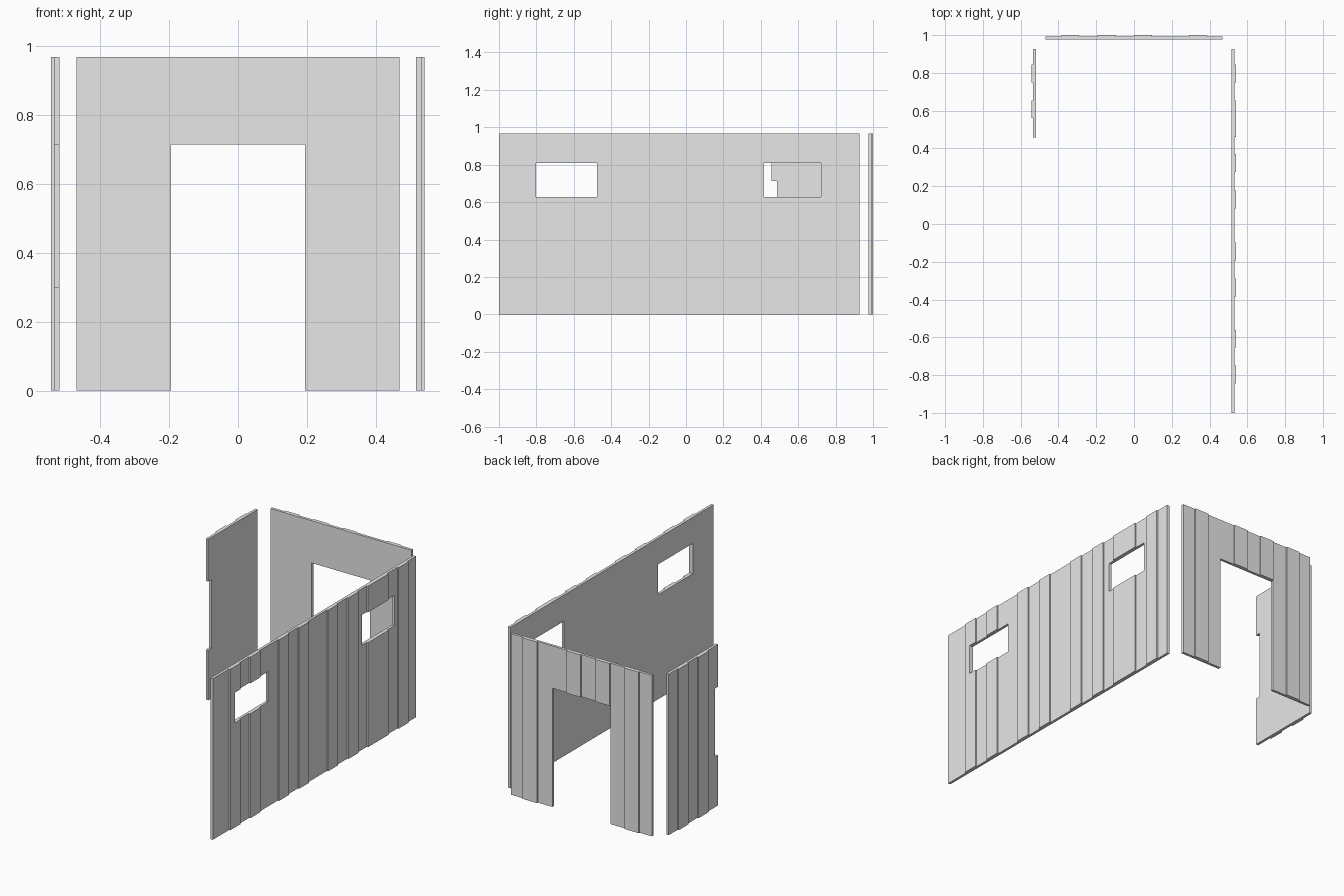
import bpy
import bmesh
from mathutils import Matrix, Vector

cube = bpy.data.objects.get("Cube")
if cube:
    bpy.data.objects.remove(cube, do_unlink=True)

HEIGHT = 0.967
BASE = 0.016    # thickness of the recessed boards
RAISED = 0.024  # thickness of the proud boards

grey = bpy.data.materials.new("plain grey")
grey.use_nodes = True
grey.diffuse_color = (0.8, 0.8, 0.8, 1)
grey.node_tree.nodes["Principled BSDF"].inputs["Base Color"].default_value = (0.8, 0.8, 0.8, 1)


def finish(name, bm):
    bmesh.ops.recalc_face_normals(bm, faces=bm.faces)
    mesh = bpy.data.meshes.new(name)
    bm.to_mesh(mesh)
    bm.free()
    mesh.materials.append(grey)
    obj = bpy.data.objects.new(name, mesh)
    bpy.context.collection.objects.link(obj)
    return obj


def plank_wall(name, start, end, boards, place):
    """Extrude a stepped plan outline; place(along, out) gives x and y."""
    outline = [(start, 0), (start, BASE)]
    for a, b in boards:
        outline += [(a, BASE), (a, RAISED), (b, RAISED), (b, BASE)]
    outline += [(end, BASE), (end, 0)]
    bm = bmesh.new()
    face = bm.faces.new([bm.verts.new((*place(s, t), 0)) for s, t in outline])
    up = bmesh.ops.extrude_face_region(bm, geom=[face])["geom"]
    bmesh.ops.translate(bm, vec=(0, 0, HEIGHT),
                        verts=[v for v in up if isinstance(v, bmesh.types.BMVert)])
    return finish(name, bm)


def cut(wall, name, low, high):
    """Cut a box shaped opening through a wall."""
    low, high = Vector(low), Vector(high)
    bm = bmesh.new()
    bmesh.ops.create_cube(bm, size=1, matrix=Matrix.Translation((low + high) / 2)
                          @ Matrix.Diagonal((*(high - low), 1)))
    cutter = finish(name, bm)
    cutter.hide_render = True
    cutter.hide_set(True)
    cutter.display_type = 'WIRE'
    mod = wall.modifiers.new(name, 'BOOLEAN')
    mod.operation = 'DIFFERENCE'
    mod.solver = 'EXACT'
    mod.object = cutter
    # bake the cut so that no helper remains
    graph = bpy.context.evaluated_depsgraph_get()
    result = bpy.data.meshes.new_from_object(wall.evaluated_get(graph))
    wall.modifiers.clear()
    wall.data = result
    bpy.data.objects.remove(cutter, do_unlink=True)


# Long side wall with two windows
long_wall = plank_wall(
    "long_side_wall", -1, 0.927,
    [(-0.845, -0.75), (-0.655, -0.56), (-0.383, -0.288), (-0.193, -0.098),
     (0.083, 0.178), (0.275, 0.37), (0.46, 0.655), (0.75, 0.845)],
    lambda s, t: (0.517 + t, s))
for y0, y1 in ((-0.803, -0.475), (0.417, 0.722)):
    cut(long_wall, "window_cutter", (0.4, y0, 0.628), (0.7, y1, 0.81))

# Short side wall with a notch in its front edge
short_wall = plank_wall(
    "short_side_wall", 0.457, 0.927, [(0.56, 0.655), (0.75, 0.845)],
    lambda s, t: (-0.518 - t, s))
cut(short_wall, "notch_cutter", (-0.7, 0.3, 0.3), (-0.4, 0.487, 0.713))

# Back wall with a doorway
back_wall = plank_wall(
    "back_wall", -0.468, 0.468,
    [(-0.385, -0.29), (-0.192, -0.097), (0, 0.095), (0.29, 0.385)],
    lambda s, t: (s, 0.976 + t))
cut(back_wall, "door_cutter", (-0.194, 0.8, -0.2), (0.194, 1.2, 0.713))
